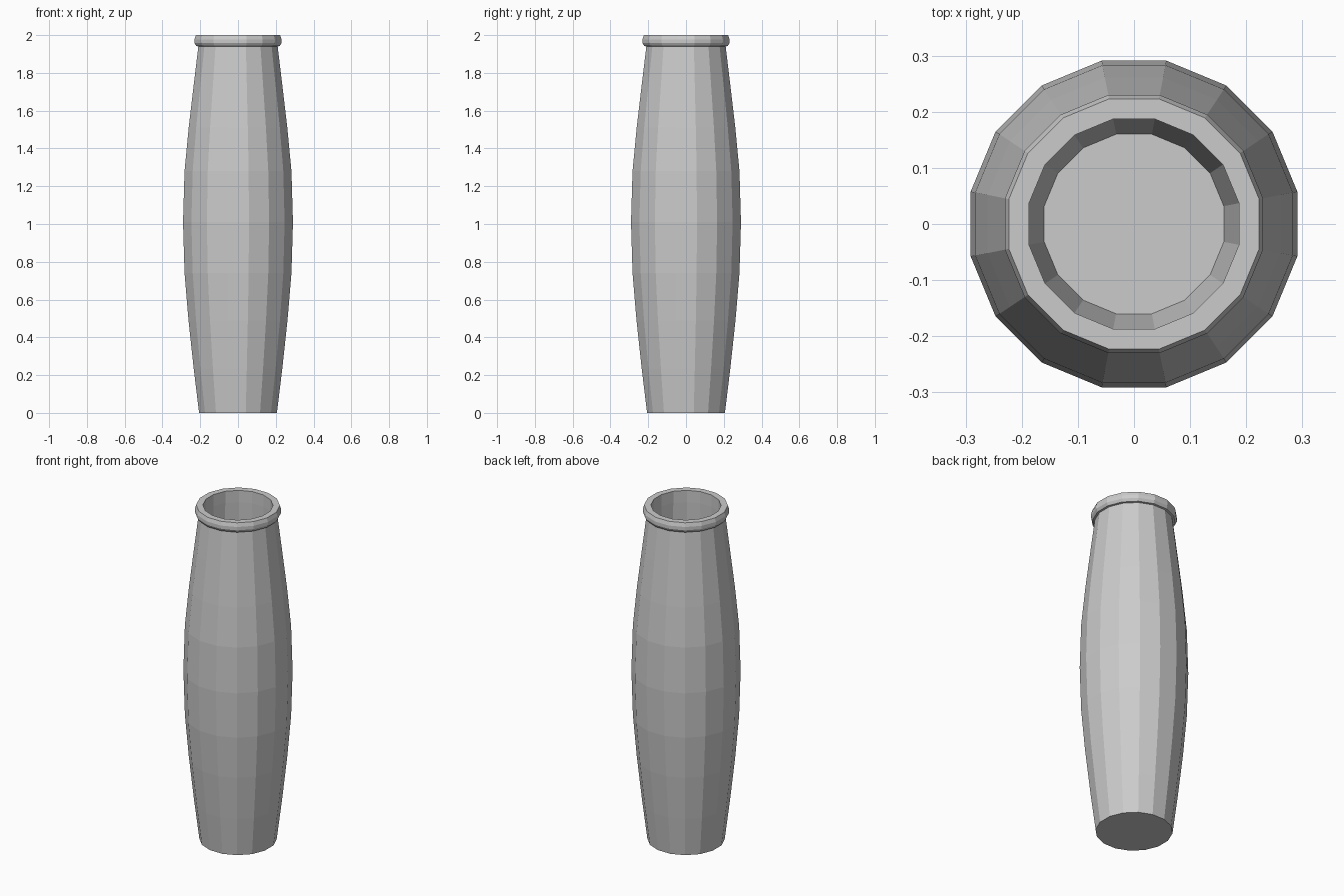
import bpy, bmesh, math

if "Cube" in bpy.data.objects:
    bpy.data.objects.remove(bpy.data.objects["Cube"])

SIDES = 16
# Profile as (flat-to-axis distance, height): outside, lip, inside
profile = [
    (0.206, 0.0), (0.234, 0.23), (0.262, 0.49), (0.283, 0.74), (0.291, 1.01),
    (0.283, 1.28), (0.261, 1.51), (0.234, 1.74), (0.210, 1.94),
    (0.221, 1.942), (0.230, 1.958), (0.230, 1.978), (0.223, 2.0),
    (0.187, 2.0), (0.187, 1.74 + 0.19), (0.192, 1.74), (0.218, 1.51),
    (0.239, 1.28), (0.247, 1.01), (0.239, 0.74), (0.218, 0.49),
    (0.190, 0.23), (0.160, 0.045),
]


def lathe(name, points):
    bm = bmesh.new()
    rings = []
    for r, z in points:
        r /= math.cos(math.pi / SIDES)
        angles = [2 * math.pi * (i + 0.5) / SIDES for i in range(SIDES)]
        rings.append([bm.verts.new((r * math.cos(a), r * math.sin(a), z)) for a in angles])
    for low, high in zip(rings, rings[1:]):
        for i in range(SIDES):
            j = (i + 1) % SIDES
            bm.faces.new((low[i], low[j], high[j], high[i]))
    # Underside and inner floor
    bm.faces.new(rings[0][::-1])
    bm.faces.new(rings[-1])
    bmesh.ops.recalc_face_normals(bm, faces=bm.faces[:])
    mesh = bpy.data.meshes.new(name)
    bm.to_mesh(mesh)
    bm.free()
    obj = bpy.data.objects.new(name, mesh)
    bpy.context.collection.objects.link(obj)
    return obj


# Hollow faceted vase with a rolled lip
lathe("vase", profile)
